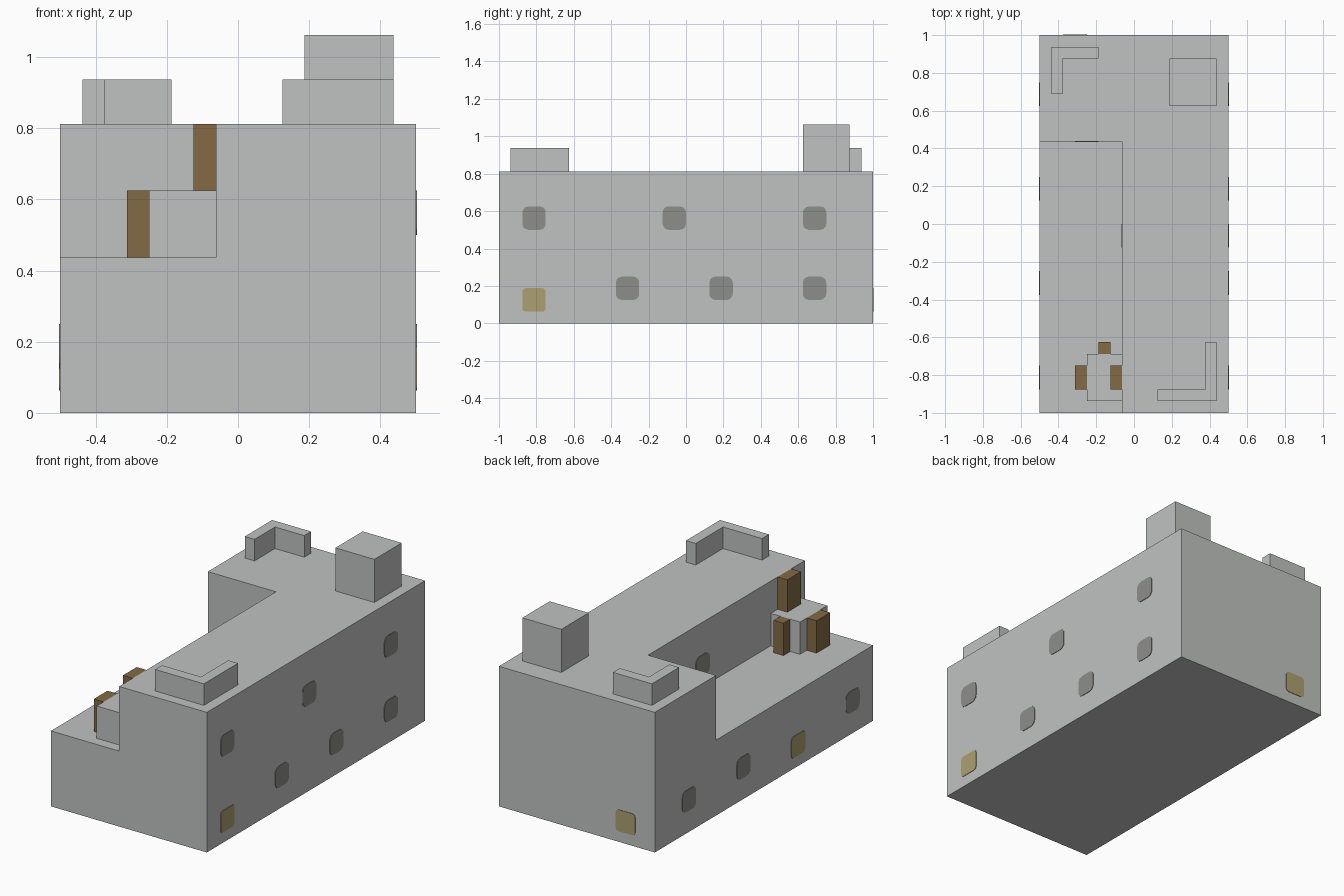
import bpy
import bmesh
from math import cos, sin, pi
from mathutils import Vector

default = bpy.data.objects.get("Cube")
if default:
    bpy.data.objects.remove(default, do_unlink=True)


def material(name, r, g, b):
    m = bpy.data.materials.new(name)
    m.use_nodes = True
    m.diffuse_color = (r, g, b, 1)
    m.node_tree.nodes["Principled BSDF"].inputs["Base Color"].default_value = (r, g, b, 1)
    return m


STONE = material("pale grey stone", 0.53, 0.545, 0.535)
WOOD = material("brown wood", 0.23, 0.147, 0.058)
DARK = material("dark grey window", 0.266, 0.27, 0.258)
SAND = material("dull yellow door", 0.415, 0.35, 0.162)

U = 1 / 16  # layout unit


def prism(name, outline, z0, z1, mat):
    """Extrude a counter-clockwise outline from z0 to z1."""
    bm = bmesh.new()
    base = bm.faces.new([bm.verts.new((x, y, z0)) for x, y in outline])
    top = bmesh.ops.extrude_face_region(bm, geom=[base], use_keep_orig=True)
    verts = [v for v in top["geom"] if isinstance(v, bmesh.types.BMVert)]
    bmesh.ops.translate(bm, verts=verts, vec=(0, 0, z1 - z0))
    bmesh.ops.recalc_face_normals(bm, faces=bm.faces)
    mesh = bpy.data.meshes.new(name)
    bm.to_mesh(mesh)
    bm.free()
    mesh.materials.append(mat)
    obj = bpy.data.objects.new(name, mesh)
    bpy.context.scene.collection.objects.link(obj)
    return obj


def box(name, x0, x1, y0, y1, z0, z1, mat=STONE):
    """Box with bounds given in layout units."""
    x0, x1, y0, y1 = x0 * U, x1 * U, y0 * U, y1 * U
    return prism(name, [(x0, y0), (x1, y0), (x1, y1), (x0, y1)], z0 * U, z1 * U, mat)


def corner_wall(name, x, y, dx, dy, lx, ly):
    """L-shaped parapet with its outer corner at x, y; arms run along dx, dy."""
    pts = [(0, 0), (lx, 0), (lx, 1), (1, 1), (1, ly), (0, ly)]
    outline = [((x + dx * a) * U, (y + dy * b) * U) for a, b in pts]
    return prism(name, outline, 13 * U, 15 * U, STONE)


def plate(name, loc, normal, mat, radius):
    """Thin rounded square lying on a wall; loc in layout units."""
    inner = U - radius
    outline = []
    for q in range(4):
        mid = q * pi / 2 + pi / 4
        cx, cy = (inner if cos(mid) > 0 else -inner), (inner if sin(mid) > 0 else -inner)
        for s in range(4):
            a = q * pi / 2 + s * pi / 6
            outline.append((cx + radius * cos(a), cy + radius * sin(a)))
    obj = prism(name, outline, -0.002, 0.003, mat)
    obj.rotation_euler = Vector(normal).to_track_quat('Z', 'Y').to_euler()
    obj.location = Vector(loc) * U
    return obj


# Main block with the lower terrace cut out of one corner
body = box("main_block", -8, 8, -16, 16, 0, 13)
cutter = box("terrace_cutter", -10, -1, -18, 7, 7, 15)
cut = body.modifiers.new("terrace", 'BOOLEAN')
cut.operation = 'DIFFERENCE'
cut.solver = 'EXACT'
cut.object = cutter
bpy.context.view_layer.objects.active = body
bpy.ops.object.modifier_apply(modifier=cut.name)
bpy.data.objects.remove(cutter, do_unlink=True)

# Roof features
corner_wall("front_parapet", 7, -15, -1, 1, 5, 5)
corner_wall("back_parapet", -7, 15, 1, -1, 4, 4)
box("roof_tower", 3, 7, 10, 14, 13, 17)

# Terrace step and wooden doors
box("terrace_step", -4, -1, -15, -11, 7, 10)
box("side_door", -5, -4, -14, -12, 7, 10, WOOD)
box("back_door", -3, -2, -11, -10, 7, 10, WOOD)
box("upper_door", -2, -1, -14, -12, 10, 13, WOOD)

# Windows on the long tall wall
for i, y in enumerate((-13, -1, 11)):
    plate(f"upper_window_{i}", (8, y, 9), (1, 0, 0), DARK, 0.032)
for i, y in enumerate((-5, 3, 11)):
    plate(f"lower_window_{i}", (8, y, 3), (1, 0, 0), DARK, 0.032)
# Windows on the terrace side
for i, y in enumerate((-13, 3, 11)):
    plate(f"terrace_side_window_{i}", (-8, y, 3), (-1, 0, 0), DARK, 0.032)
plate("inner_wall_window", (-1, -1, 9), (-1, 0, 0), DARK, 0.032)
plate("inner_end_window", (-4, 7, 9), (0, -1, 0), DARK, 0.032)

# Yellow hatches near the ground
plate("left_hatch", (8, -13, 2), (1, 0, 0), SAND, 0.018)
plate("right_hatch", (-8, -5, 2), (-1, 0, 0), SAND, 0.018)
plate("back_hatch", (-5, 16, 2), (0, 1, 0), SAND, 0.018)
